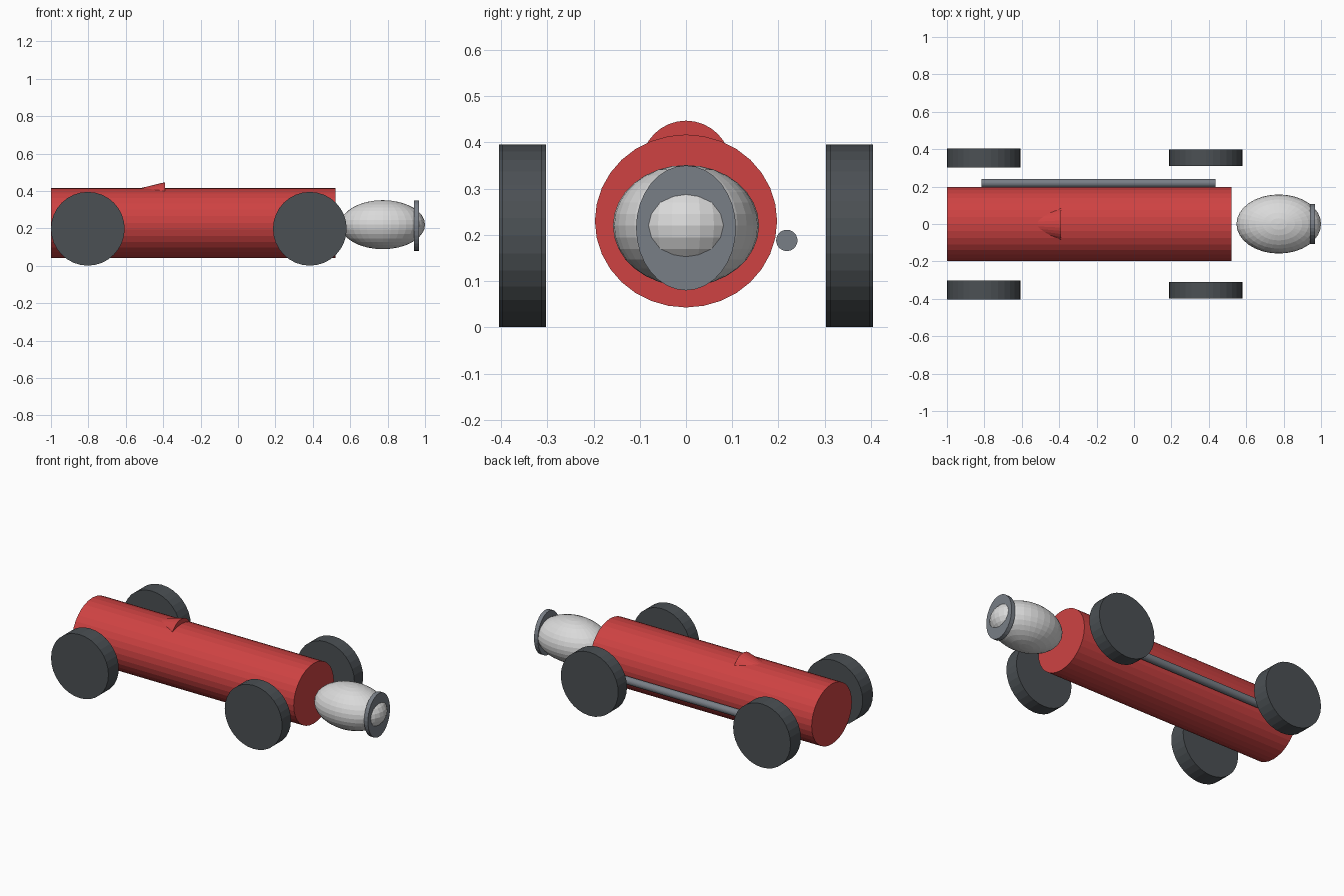
import bpy
from math import pi

cube = bpy.data.objects.get("Cube")
if cube:
    bpy.data.objects.remove(cube, do_unlink=True)


def material(name, rgb):
    m = bpy.data.materials.new(name)
    m.use_nodes = True
    m.diffuse_color = (*rgb, 1)
    m.node_tree.nodes["Principled BSDF"].inputs["Base Color"].default_value = (*rgb, 1)
    return m


red = material("red paint", (0.62, 0.055, 0.055))
rubber = material("dark rubber", (0.07, 0.08, 0.088))
silver = material("silver", (0.70, 0.70, 0.70))
steel = material("steel grey", (0.19, 0.21, 0.24))


def finish(name, mat, scale=(1, 1, 1)):
    ob = bpy.context.object
    ob.name = name
    ob.scale = scale
    ob.data.materials.append(mat)
    return ob


def rod_x(name, mat, x0, x1, y, z, ry, rz):
    """Elliptical cylinder lying along x."""
    bpy.ops.mesh.primitive_cylinder_add(
        vertices=32, radius=1, depth=x1 - x0,
        location=((x0 + x1) / 2, y, z), rotation=(0, pi / 2, 0))
    return finish(name, mat, (rz, ry, 1))


# Body tube
rod_x("body", red, -1, 0.52, 0, 0.23, 0.197, 0.187)

# Headrest fairing: a cone half sunk into the body, wide end forward
bpy.ops.mesh.primitive_cone_add(
    vertices=32, radius1=0.097, radius2=0, depth=0.4,
    location=(-0.59, 0, 0.35), rotation=(0, -pi / 2, 0))
finish("headrest_fairing", red)

# Nose and the ring round its tip
bpy.ops.mesh.primitive_uv_sphere_add(
    segments=32, ring_count=16, radius=1, location=(0.774, 0, 0.22))
finish("nose", silver, (0.226, 0.158, 0.131))
rod_x("nose_ring", steel, 0.941, 0.967, 0, 0.215, 0.108, 0.135)

# Exhaust pipe on the left side
rod_x("exhaust_pipe", steel, -0.815, 0.435, 0.218, 0.188, 0.023, 0.023)

# Wheels
for end, x, inner, outer in (("rear", -0.803, 0.303, 0.404),
                             ("front", 0.384, 0.311, 0.397)):
    for side, s in (("left", 1), ("right", -1)):
        bpy.ops.mesh.primitive_cylinder_add(
            vertices=32, radius=0.197, depth=outer - inner,
            location=(x, s * (inner + outer) / 2, 0.198), rotation=(pi / 2, 0, 0))
        finish(f"{end}_{side}_wheel", rubber)
